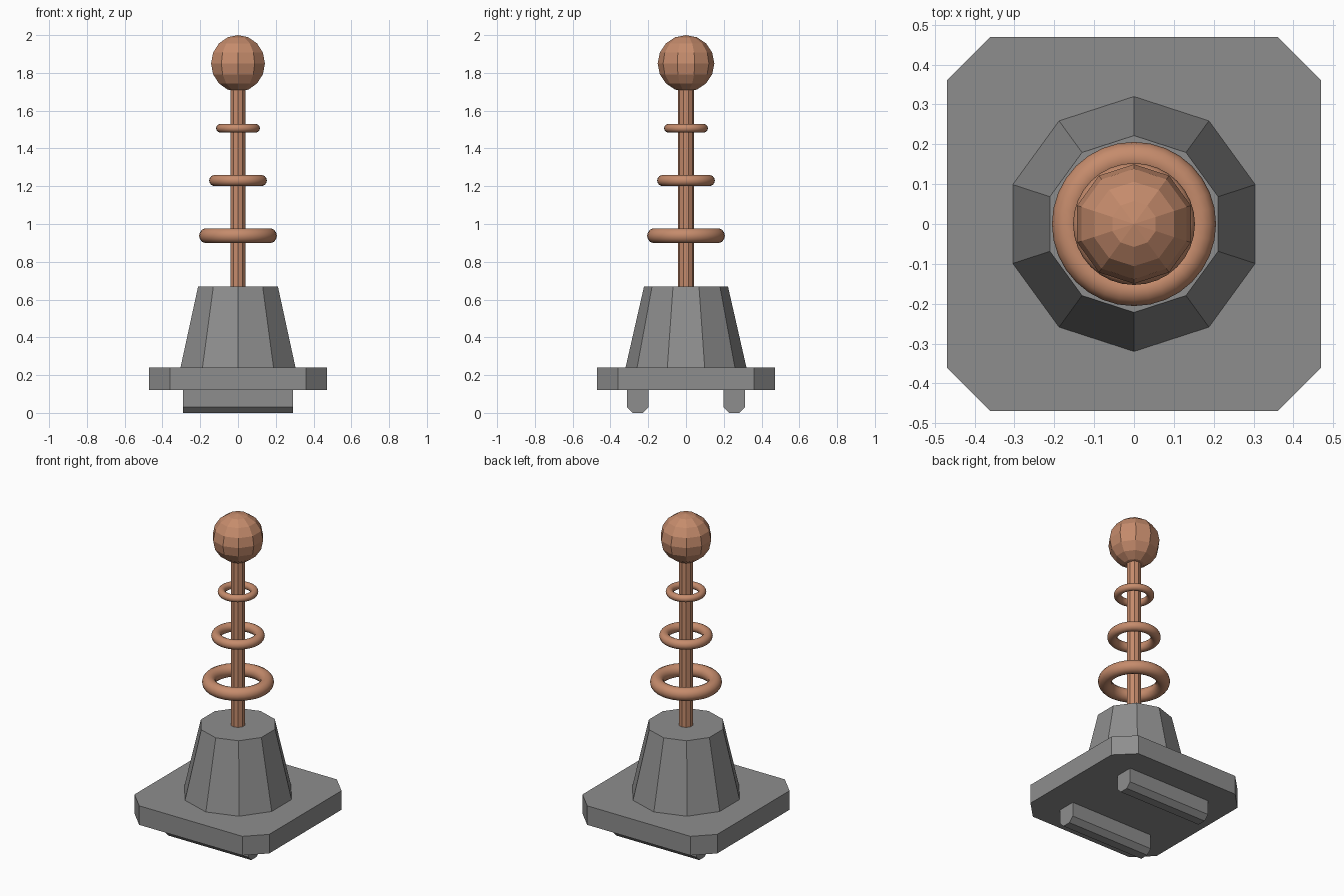
import bpy, bmesh

if "Cube" in bpy.data.objects:
    bpy.data.objects.remove(bpy.data.objects["Cube"])


def material(name, rgb):
    m = bpy.data.materials.new(name)
    m.diffuse_color = (*rgb, 1)
    m.use_nodes = True
    m.node_tree.nodes["Principled BSDF"].inputs["Base Color"].default_value = m.diffuse_color
    return m


copper = material("copper", (0.56, 0.26, 0.15))
iron = material("iron", (0.27, 0.27, 0.27))


def prism(name, outline, axis, lo, hi, mat):
    """Extrude a 2D outline along z (outline = x,y) or x (outline = y,z)."""
    bm = bmesh.new()
    place = (lambda a, b: (a, b, lo)) if axis == 'z' else (lambda a, b: (lo, a, b))
    face = bm.faces.new([bm.verts.new(place(a, b)) for a, b in outline])
    ext = bmesh.ops.extrude_face_region(bm, geom=[face])
    moved = [g for g in ext["geom"] if isinstance(g, bmesh.types.BMVert)]
    d = hi - lo
    bmesh.ops.translate(bm, verts=moved, vec=(0, 0, d) if axis == 'z' else (d, 0, 0))
    bmesh.ops.recalc_face_normals(bm, faces=bm.faces)
    me = bpy.data.meshes.new(name)
    bm.to_mesh(me)
    bm.free()
    me.materials.append(mat)
    bpy.context.collection.objects.link(bpy.data.objects.new(name, me))


def finish(name, mat):
    ob = bpy.context.object
    ob.name = name
    ob.data.materials.append(mat)


def cone(name, r1, r2, z0, z1, mat):
    bpy.ops.mesh.primitive_cone_add(vertices=10, radius1=r1, radius2=r2,
                                    depth=z1 - z0, location=(0, 0, (z0 + z1) / 2))
    finish(name, mat)


# Base plate with cut corners
h, c = 0.47, 0.36
prism("base_plate", [(h, -c), (h, c), (c, h), (-c, h),
                     (-h, c), (-h, -c), (-c, -h), (c, -h)], 'z', 0.12, 0.24, iron)

# Two feet with bevelled lower edges
for side, name in ((-1, "front_foot"), (1, "back_foot")):
    y, w = side * 0.255, 0.057
    prism(name, [(y - w, 0.12), (y - w, 0.03), (y - 0.027, 0),
                 (y + 0.027, 0), (y + w, 0.03), (y + w, 0.12)], 'x', -0.29, 0.29, iron)

# Tapered ten-sided pedestal and thin rod
cone("pedestal", 0.32, 0.222, 0.24, 0.67, iron)
cone("rod", 0.042, 0.042, 0.66, 1.73, copper)

# Floating rings, shrinking upwards
for name, z, major, minor in (("lower_ring", 0.938, 0.166, 0.04),
                              ("middle_ring", 1.23, 0.124, 0.029),
                              ("upper_ring", 1.507, 0.094, 0.022)):
    bpy.ops.mesh.primitive_torus_add(major_segments=32, minor_segments=14,
                                     major_radius=major, minor_radius=minor,
                                     location=(0, 0, z))
    finish(name, copper)
    bpy.ops.object.shade_smooth_by_angle()

# Faceted ball on top, with a corner facing +y like the pedestal
bpy.ops.mesh.primitive_uv_sphere_add(segments=10, ring_count=8, radius=0.15,
                                     location=(0, 0, 1.85))
finish("top_ball", copper)
